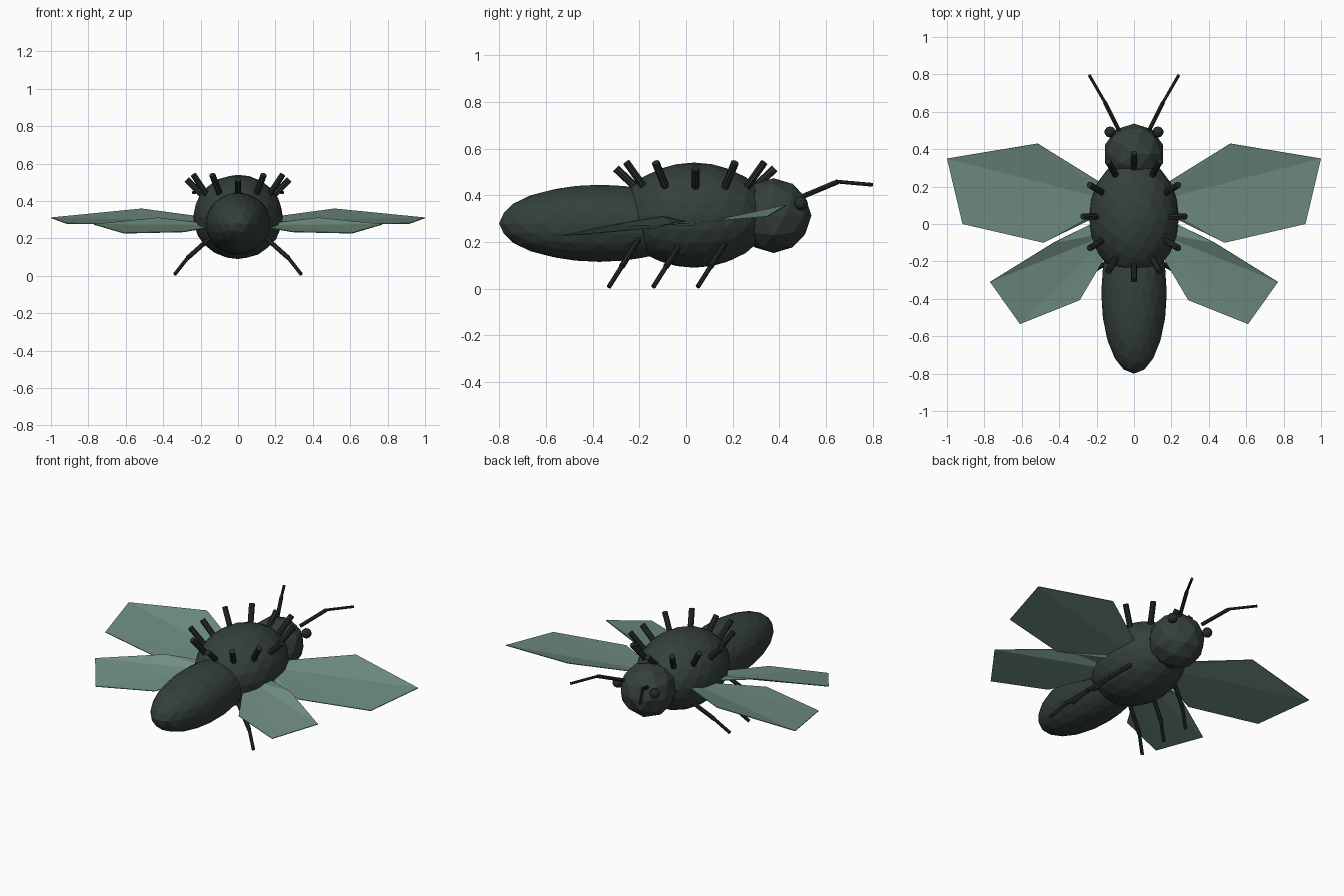
import bpy, math
from mathutils import Vector

cube = bpy.data.objects.get("Cube")
if cube:
    bpy.data.objects.remove(cube, do_unlink=True)


def material(name, color):
    m = bpy.data.materials.new(name)
    m.use_nodes = True
    m.diffuse_color = (*color, 1)
    m.node_tree.nodes["Principled BSDF"].inputs["Base Color"].default_value = (*color, 1)
    return m


SHELL = material("dark green shell", (0.035, 0.052, 0.043))
LIMB = material("blackish limb", (0.018, 0.026, 0.024))
WING = material("pale green wing", (0.16, 0.27, 0.22))


def ellipsoid(name, center, radii, detail, mat):
    bpy.ops.mesh.primitive_ico_sphere_add(subdivisions=detail, radius=1, location=center)
    ob = bpy.context.object
    ob.name = name
    ob.scale = radii
    ob.data.materials.append(mat)
    return ob


def rod(name, a, b, radius, mat, sides=8):
    a, b = Vector(a), Vector(b)
    bpy.ops.mesh.primitive_cylinder_add(vertices=sides, radius=radius,
                                        depth=(b - a).length, location=(a + b) / 2)
    ob = bpy.context.object
    ob.name = name
    ob.rotation_euler = (b - a).to_track_quat('Z', 'Y').to_euler()
    ob.data.materials.append(mat)


def wing(name, points, side):
    # Thin membrane fanned out from its root
    verts = [(x * side, y, z) for x, y, z in points]
    faces = [(0, i, i + 1) for i in range(1, len(verts) - 1)]
    mesh = bpy.data.meshes.new(name)
    mesh.from_pydata(verts, [], faces)
    mesh.materials.append(WING)
    ob = bpy.data.objects.new(name, mesh)
    bpy.context.collection.objects.link(ob)
    thick = ob.modifiers.new("thickness", 'SOLIDIFY')
    thick.thickness = 0.004
    thick.offset = 0


# Body
ellipsoid("thorax", (0, 0.035, 0.315), (0.24, 0.32, 0.225), 3, SHELL)
ellipsoid("abdomen", (0, -0.37, 0.28), (0.175, 0.43, 0.165), 3, SHELL)
ellipsoid("head", (0, 0.375, 0.313), (0.162, 0.162, 0.16), 2, SHELL)

# Ring of spikes on the back
for i in range(12):
    a = i * math.pi / 6
    s, c = math.sin(a), math.cos(a)
    top = 0.515 if i % 3 == 0 else 0.54
    rod(f"spike_{i + 1}", (0.19 * s, 0.04 + 0.25 * c, 0.43),
        (0.275 * s, 0.04 + 0.34 * c, top), 0.017, LIMB)

FORE = [(0.1, 0.12, 0.29), (0.16, 0.21, 0.31), (0.515, 0.43, 0.358), (1, 0.35, 0.31),
        (0.917, 0, 0.28), (0.485, -0.1, 0.275), (0.16, 0.06, 0.27)]
HIND = [(0.1, -0.04, 0.27), (0.17, 0.03, 0.28), (0.43, -0.1, 0.31), (0.77, -0.31, 0.275),
        (0.61, -0.535, 0.228), (0.29, -0.407, 0.235), (0.15, -0.17, 0.26)]

# Paired parts
for label, s in (("left", 1), ("right", -1)):
    ellipsoid(f"{label}_eye", (0.128 * s, 0.492, 0.365), (0.03,) * 3, 2, LIMB)
    joint = (0.155 * s, 0.65, 0.458)
    rod(f"{label}_antenna_base", (0.08 * s, 0.5, 0.395), joint, 0.011, LIMB)
    rod(f"{label}_antenna_tip", joint, (0.24 * s, 0.797, 0.445), 0.008, LIMB)
    wing(f"{label}_fore_wing", FORE, s)
    wing(f"{label}_hind_wing", HIND, s)
    for part, y in (("front", 0.165), ("middle", -0.025), ("rear", -0.215)):
        knee = (0.27 * s, y - 0.06, 0.095)
        rod(f"{label}_{part}_upper_leg", (0.14 * s, y + 0.01, 0.21), knee, 0.013, LIMB)
        rod(f"{label}_{part}_lower_leg", knee, (0.338 * s, y - 0.115, 0.008), 0.01, LIMB)
